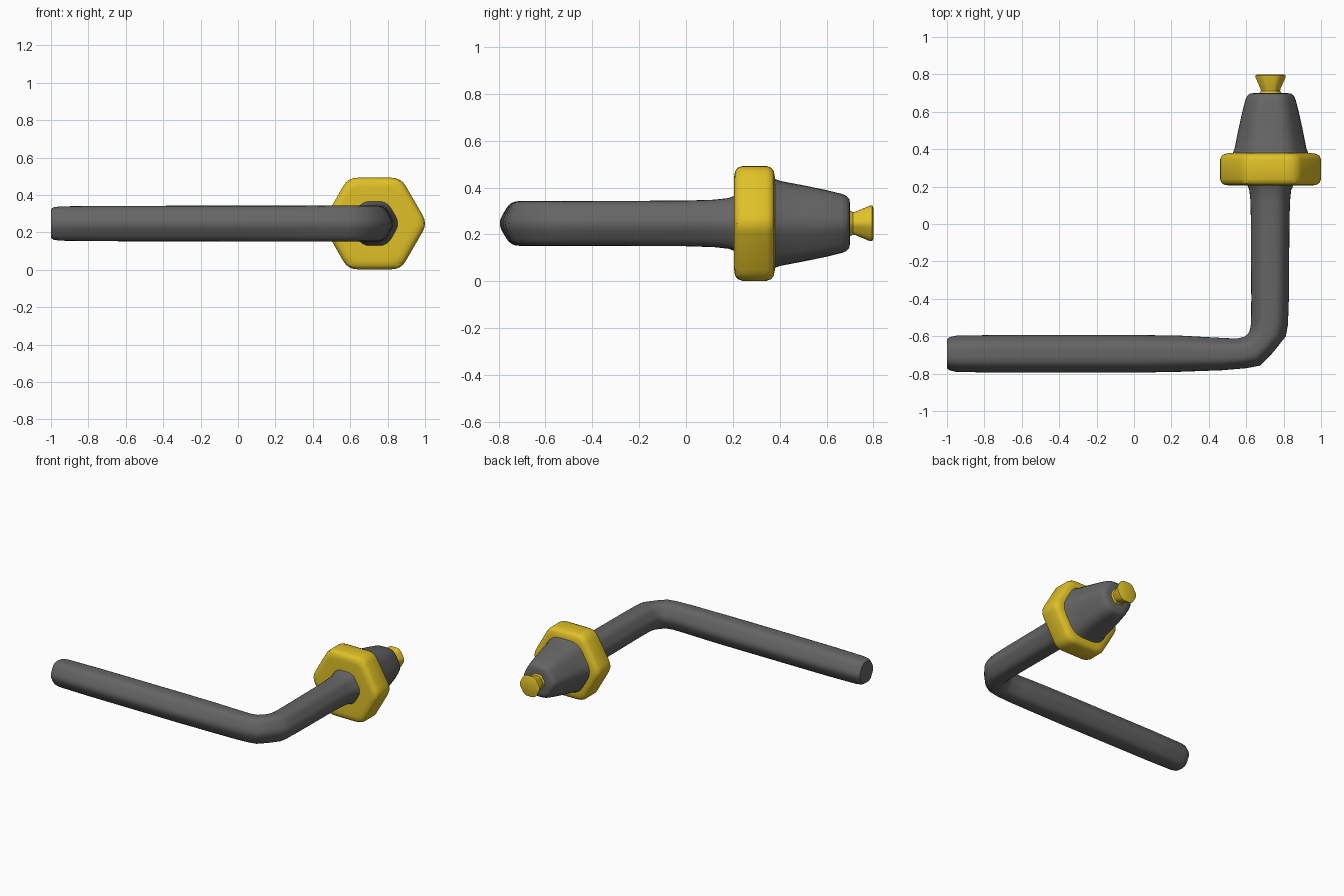
import bpy, bmesh, math
from mathutils import Vector

if "Cube" in bpy.data.objects:
    bpy.data.objects.remove(bpy.data.objects["Cube"])

CX, CZ = 0.73, 0.247  # axis of the nut and nozzle


def material(name, rgb):
    m = bpy.data.materials.new(name)
    m.diffuse_color = (*rgb, 1)
    m.use_nodes = True
    m.node_tree.nodes["Principled BSDF"].inputs["Base Color"].default_value = m.diffuse_color
    return m


GREY = material("dark grey", (0.13, 0.13, 0.13))
YELLOW = material("yellow", (0.74, 0.53, 0.02))


def hex_section(t, steps=4):
    """Hexagon with rounded corners, points on +-u, scaled to half width 1."""
    c = [Vector((math.cos(i * math.pi / 3), math.sin(i * math.pi / 3))) for i in range(6)]
    pts = []
    for i in range(6):
        a = c[i].lerp(c[i - 1], t)
        b = c[i].lerp(c[(i + 1) % 6], t)
        for s in range(steps + 1):
            k = s / steps
            pts.append(a * (1 - k) ** 2 + c[i] * 2 * k * (1 - k) + b * k * k)
    m = max(p.x for p in pts)
    return [p / m for p in pts]


def loft(name, rings, t, mat, angle=35):
    """Skin rounded hexagons; each ring is (centre, horizontal side vector, half height scale)."""
    sec = hex_section(t)
    bm = bmesh.new()
    loops = []
    for centre, side, h in rings:
        loops.append([bm.verts.new(centre + side * p.x + Vector((0, 0, h * p.y))) for p in sec])
    n = len(sec)
    for a, b in zip(loops, loops[1:]):
        for i in range(n):
            bm.faces.new((a[i], a[(i + 1) % n], b[(i + 1) % n], b[i]))
    bm.faces.new(loops[0])
    bm.faces.new(loops[-1])
    bmesh.ops.recalc_face_normals(bm, faces=bm.faces)
    me = bpy.data.meshes.new(name)
    bm.to_mesh(me)
    bm.free()
    me.materials.append(mat)
    ob = bpy.data.objects.new(name, me)
    bpy.context.collection.objects.link(ob)
    bpy.context.view_layer.objects.active = ob
    ob.select_set(True)
    bpy.ops.object.shade_smooth_by_angle(angle=math.radians(angle))
    ob.select_set(False)
    return ob


def axial(name, profile, t, mat):
    """Part along y from (y, half width) pairs."""
    return loft(name, [(Vector((CX, y, CZ)), Vector((r, 0, 0)), r) for y, r in profile], t, mat)


# Bent handle: pairs of inner and outer edge points seen from above, plus half height
edges = [
    ((-1, -0.615), (-1, -0.772), 0.082),
    ((-0.985, -0.605), (-0.985, -0.782), 0.092),
    ((-0.95, -0.597), (-0.95, -0.791), 0.097),
    ((-0.7, -0.593), (-0.7, -0.795), 0.100),
    ((0.0, -0.593), (0.0, -0.795), 0.101),
    ((0.25, -0.597), (0.25, -0.79), 0.101),
    ((0.45, -0.608), (0.47, -0.782), 0.101),
    ((0.55, -0.613), (0.60, -0.771), 0.101),
    ((0.59, -0.603), (0.675, -0.757), 0.101),
    ((0.61, -0.588), (0.745, -0.685), 0.101),
    ((0.62, -0.565), (0.812, -0.60), 0.101),
    ((0.626, -0.53), (0.823, -0.54), 0.101),
    ((0.627, -0.4), (0.828, -0.4), 0.101),
    ((0.625, 0.0), (0.831, 0.0), 0.103),
    ((0.623, 0.12), (0.834, 0.12), 0.107),
    ((0.617, 0.18), (0.84, 0.18), 0.114),
    ((0.603, 0.215), (0.856, 0.215), 0.127),
]
rings = []
for inner, outer, h in edges:
    i, o = Vector((*inner, CZ)), Vector((*outer, CZ))
    rings.append(((i + o) / 2, (o - i) / 2, h))
loft("bent_handle", rings, 0.34, GREY, 40)

# Hexagonal collar nut
axial("hex_nut", [(0.212, 0.10), (0.205, 0.215), (0.209, 0.245), (0.22, 0.262), (0.24, 0.27),
                  (0.345, 0.27), (0.364, 0.262), (0.375, 0.245), (0.38, 0.215), (0.375, 0.1)],
      0.18, YELLOW)

# Tapered nozzle body
axial("tapered_body", [(0.365, 0.21), (0.38, 0.202), (0.40, 0.193), (0.5, 0.173), (0.6, 0.151),
                       (0.665, 0.134), (0.685, 0.125), (0.697, 0.11), (0.701, 0.085)],
      0.32, GREY)

# Flared tip
axial("flared_tip", [(0.69, 0.066), (0.702, 0.058), (0.712, 0.051), (0.725, 0.054), (0.785, 0.081),
                     (0.795, 0.081), (0.8, 0.07)],
      0.3, YELLOW)
